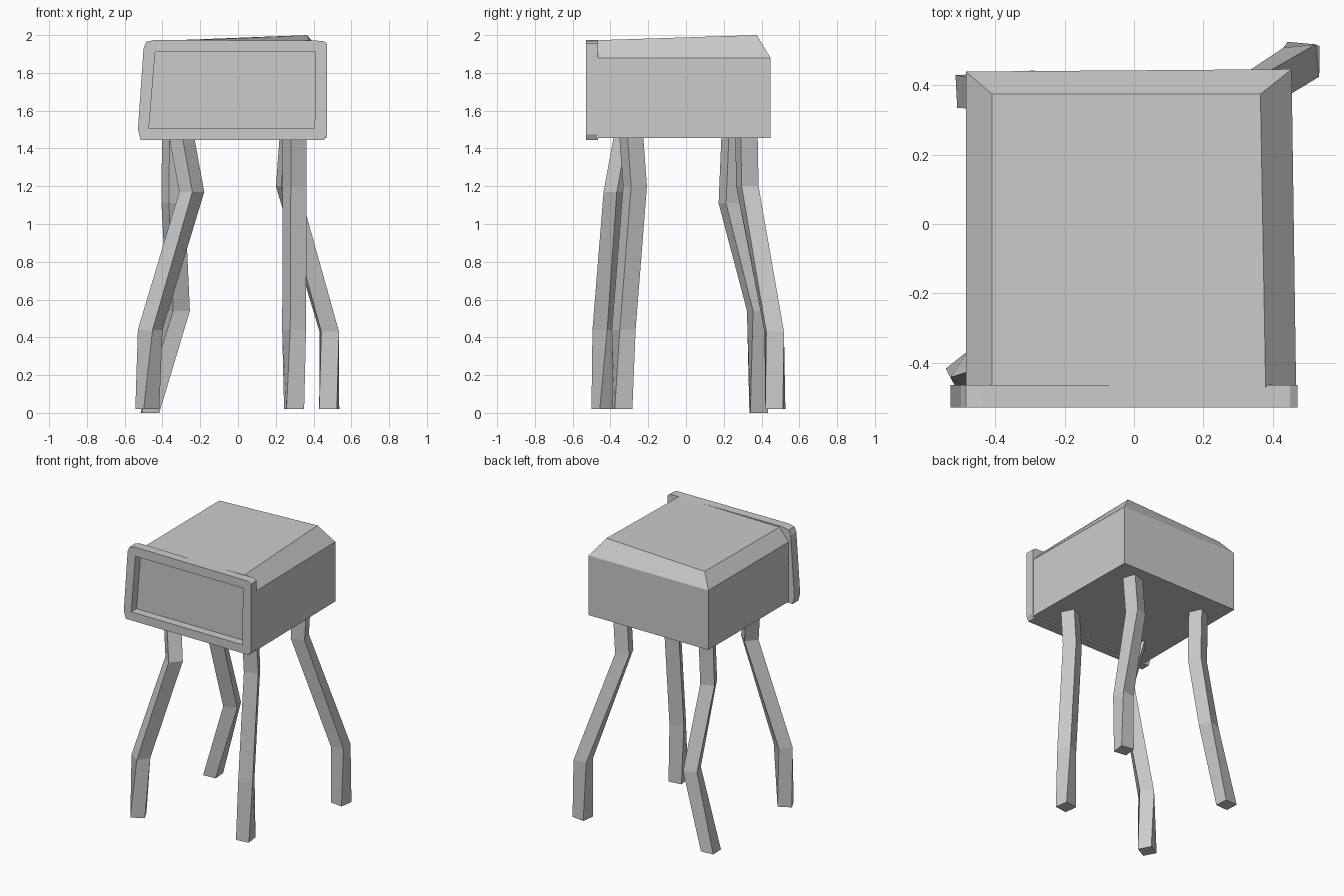
import bpy, bmesh
from math import radians, cos, sin

if "Cube" in bpy.data.objects:
    bpy.data.objects.remove(bpy.data.objects["Cube"])


def make_object(name, bm):
    bmesh.ops.recalc_face_normals(bm, faces=bm.faces)
    mesh = bpy.data.meshes.new(name)
    bm.to_mesh(mesh)
    bm.free()
    obj = bpy.data.objects.new(name, mesh)
    bpy.context.collection.objects.link(obj)
    return obj


def loft(name, rings, closed=False):
    """Skin quads between rings; cap the ends, or join last ring to first."""
    bm = bmesh.new()
    rows = [[bm.verts.new(p) for p in ring] for ring in rings]
    n = len(rows[0])
    pairs = list(zip(rows, rows[1:]))
    if closed:
        pairs.append((rows[-1], rows[0]))
    else:
        bm.faces.new(rows[0])
        bm.faces.new(rows[-1])
    for a, b in pairs:
        for i in range(n):
            j = (i + 1) % n
            bm.faces.new((a[i], a[j], b[j], b[i]))
    return make_object(name, bm)


# Cabinet: slightly skewed box with a chamfered, sloping lid
plan = [(-0.485, -0.47), (0.468, -0.47), (0.455, 0.447), (-0.485, 0.44)]
lid = [(-0.41, -0.47, 1.965), (0.38, -0.47, 1.973),
       (0.365, 0.375, 2.0), (-0.41, 0.375, 1.97)]
loft("cabinet", [[(x, y, 1.455) for x, y in plan],
                 [(x, y, 1.88) for x, y in plan], lid])

# Screen frame: leaning outline with clipped corners and a recessed opening
outer = [(-0.515, 1.445), (0.455, 1.445), (0.472, 1.475), (0.472, 1.955),
         (0.45, 1.97), (-0.44, 1.975), (-0.485, 1.965), (-0.53, 1.50)]
outer[6:7] = [(-0.485, 1.965), (-0.50, 1.93)]
inner = [(-0.472, 1.505), (0.405, 1.505), (0.406, 1.52), (0.41, 1.90),
         (0.41, 1.91), (-0.438, 1.91), (-0.439, 1.90), (-0.44, 1.89),
         (-0.471, 1.515)]
loft("screen_frame", [[(x, y, z) for x, z in prof] for prof, y in
                      ((outer, -0.465), (outer, -0.53),
                       (inner, -0.53), (inner, -0.465))], closed=True)

# Legs: crooked square posts, each joint is (x, y, z, twist in degrees)
SIDE = 0.094
legs = {
    "front_left_leg": [(-0.30, -0.315, 1.47, -42), (-0.245, -0.37, 1.17, -42),
                       (-0.465, -0.43, 0.44, -34), (-0.48, -0.437, 0.02, -62)],
    "front_right_leg": [(0.30, -0.29, 1.47, 27), (0.30, -0.27, 1.20, 27),
                        (0.297, -0.33, 0.44, 27), (0.297, -0.337, 0.02, 8)],
    "back_right_leg": [(0.28, 0.32, 1.47, 18), (0.26, 0.325, 1.20, 18),
                       (0.483, 0.467, 0.43, 6), (0.483, 0.473, 0.02, -8)],
    "back_left_leg": [(-0.34, 0.25, 1.47, 25), (-0.343, 0.235, 1.11, 25),
                      (-0.315, 0.383, 0.54, 20), (-0.466, 0.385, 0.0, 3)],
}
for name, joints in legs.items():
    h = SIDE / 2
    rings = []
    for x, y, z, twist in joints:
        c, s = cos(radians(twist)), sin(radians(twist))
        rings.append([(x + u * c - v * s, y + u * s + v * c, z)
                      for u, v in ((-h, -h), (h, -h), (h, h), (-h, h))])
    loft(name, rings)
